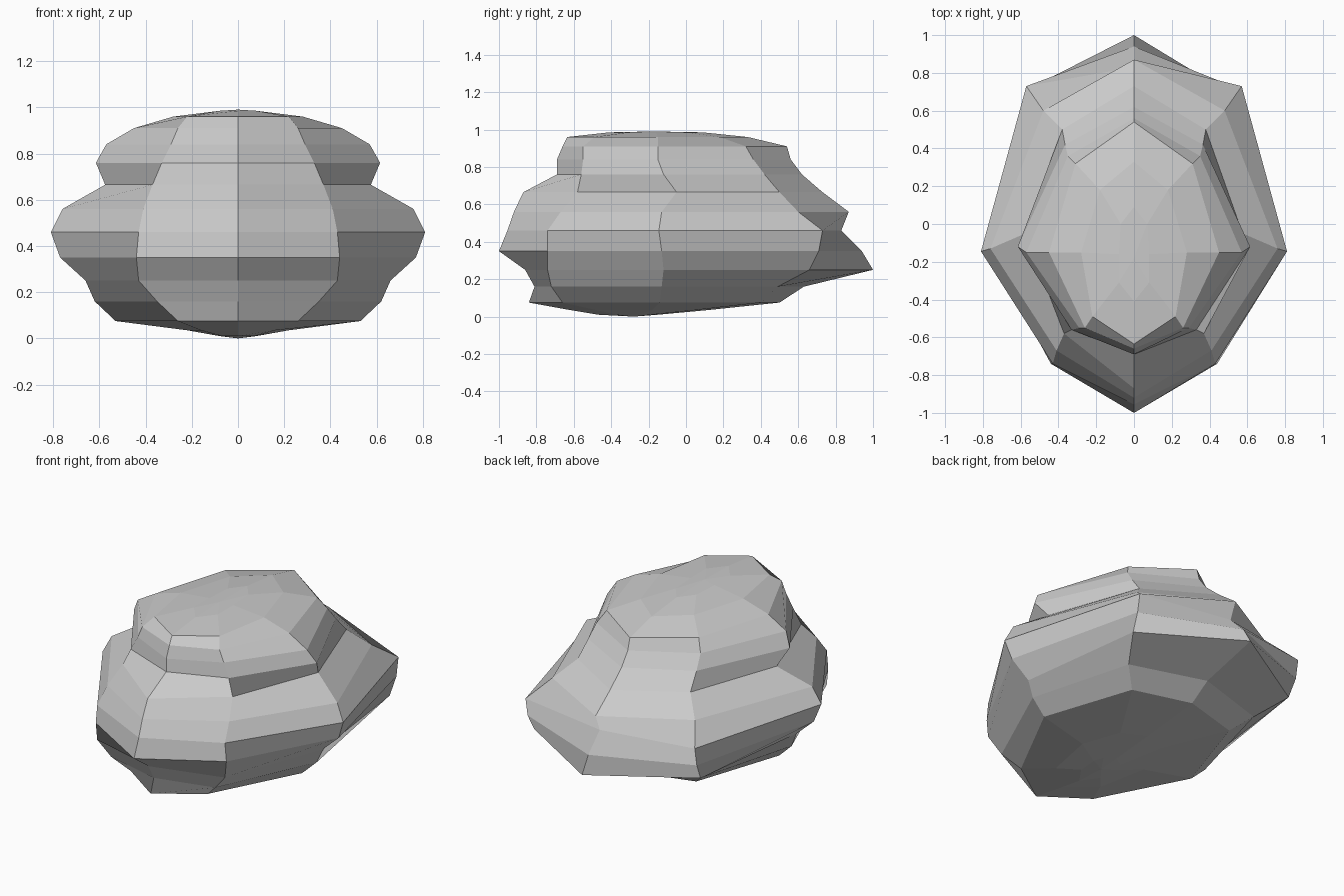
import bpy, bmesh

# Heights of the rings, bottom to top
z = [0.01, 0.035, 0.075, 0.16, 0.25, 0.35, 0.46, 0.56, 0.665, 0.76, 0.84, 0.91, 0.96, 0.985]

# Vertical profiles of the five columns on one half of the boulder
front_y = [-0.47, -0.62, -0.84, -0.81, -0.86, -1.0, -0.955, -0.92, -0.87, -0.69, -0.69, -0.66, -0.635, -0.41]
fcorner_x = [0.07, 0.16, 0.26, 0.35, 0.43, 0.44, 0.43, 0.41, 0.37, 0.33, 0.29, 0.26, 0.22, 0.08]
fcorner_y = [-0.37, -0.48, -0.66, -0.72, -0.74, -0.74, -0.74, -0.67, -0.58, -0.56, -0.55, -0.55, -0.49, -0.31]
side_x = [0.08, 0.22, 0.53, 0.62, 0.66, 0.77, 0.81, 0.76, 0.575, 0.615, 0.57, 0.45, 0.28, 0.08]
side_y = [-0.25, -0.18, -0.14, -0.13, -0.12, -0.13, -0.145, -0.13, -0.05, -0.12, -0.15, -0.15, -0.15, -0.16]
bcorner_x = [0.06, 0.14, 0.35, 0.45, 0.56, 0.57, 0.57, 0.48, 0.38, 0.365, 0.35, 0.31, 0.18, 0.07]
bcorner_y = [-0.19, 0.05, 0.40, 0.49, 0.66, 0.71, 0.73, 0.60, 0.50, 0.42, 0.36, 0.32, 0.18, 0.0]
back_y = [-0.15, 0.12, 0.50, 0.63, 1.0, 0.94, 0.83, 0.87, 0.73, 0.62, 0.56, 0.54, 0.33, 0.09]

bm = bmesh.new()

# Mirrored eight-point rings
rings = []
for i, h in enumerate(z):
    half = [(fcorner_x[i], fcorner_y[i]), (side_x[i], side_y[i]), (bcorner_x[i], bcorner_y[i])]
    pts = [(0, front_y[i])] + half + [(0, back_y[i])] + [(-x, y) for x, y in reversed(half)]
    rings.append([bm.verts.new((x, y, h)) for x, y in pts])

# Faceted walls between neighbouring rings
for a, b in zip(rings, rings[1:]):
    for k in range(8):
        n = (k + 1) % 8
        bm.faces.new((a[k], a[n], b[n], b[k]))

# Shallow caps meeting at a point
for ring, point in ((rings[0], (0, -0.28, 0)), (rings[-1], (0, -0.18, 0.99))):
    tip = bm.verts.new(point)
    for k in range(8):
        bm.faces.new((ring[k], ring[(k + 1) % 8], tip))

bmesh.ops.recalc_face_normals(bm, faces=bm.faces[:])
mesh = bpy.data.meshes.new("boulder")
bm.to_mesh(mesh)
bm.free()
bpy.context.collection.objects.link(bpy.data.objects.new("boulder", mesh))
